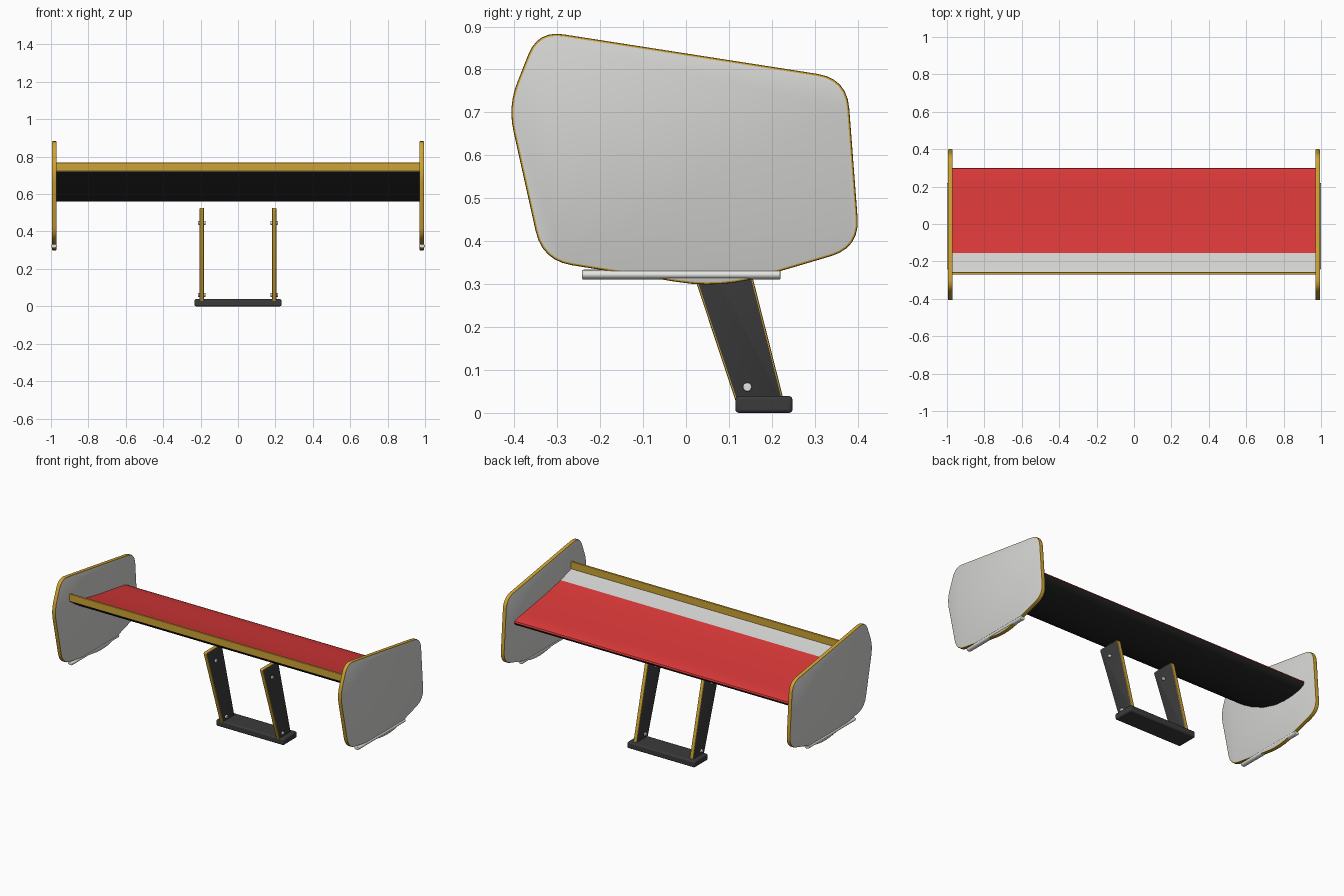
import bpy, bmesh
from mathutils import Vector

if "Cube" in bpy.data.objects:
    bpy.data.objects.remove(bpy.data.objects["Cube"])


def material(name, rgb):
    m = bpy.data.materials.new(name)
    m.diffuse_color = (*rgb, 1)
    m.use_nodes = True
    m.node_tree.nodes["Principled BSDF"].inputs["Base Color"].default_value = m.diffuse_color
    return m


RED = material("red", (0.70, 0.04, 0.04))
WHITE = material("light grey", (0.66, 0.66, 0.65))
SILVER = material("pale silver", (0.78, 0.78, 0.76))
GOLD = material("gold", (0.62, 0.37, 0.035))
BLACK = material("black", (0.02, 0.02, 0.02))
DARK = material("dark grey", (0.043, 0.043, 0.045))


def rounded(corners, steps=6):
    """Polygon with each corner (y, z, cut distance) replaced by a curve."""
    out = []
    n = len(corners)
    for i, (y, z, d) in enumerate(corners):
        p = Vector((y, z))
        a = p + (Vector(corners[i - 1][:2]) - p).normalized() * d
        b = p + (Vector(corners[(i + 1) % n][:2]) - p).normalized() * d
        for k in range(steps + 1):
            t = k / steps
            q = a * (1 - t) ** 2 + p * 2 * t * (1 - t) + b * t * t
            out.append((q.x, q.y))
    return out


def extrude(name, profile, x0, x1, mats, rule, bevel=0.0, angle=0.7):
    """Extrude a side profile along x; rule(face) picks the material index."""
    bm = bmesh.new()
    base = bm.faces.new([bm.verts.new((x0, y, z)) for y, z in profile])
    ext = bmesh.ops.extrude_face_region(bm, geom=[base])["geom"]
    verts = [g for g in ext if isinstance(g, bmesh.types.BMVert)]
    bmesh.ops.translate(bm, verts=verts, vec=(x1 - x0, 0, 0))
    if bevel:
        rim = [e for e in bm.edges if abs(e.verts[0].co.x - e.verts[1].co.x) < 1e-6]
        bmesh.ops.bevel(bm, geom=rim, offset=bevel, segments=2, profile=0.5, affect='EDGES')
    bmesh.ops.recalc_face_normals(bm, faces=bm.faces)
    bm.normal_update()
    for f in bm.faces:
        f.material_index = rule(f)
    me = bpy.data.meshes.new(name)
    bm.to_mesh(me)
    bm.free()
    ob = bpy.data.objects.new(name, me)
    bpy.context.collection.objects.link(ob)
    for m in mats:
        me.materials.append(m)
    smooth(ob, angle)
    return ob


def smooth(ob, angle=0.7):
    bpy.ops.object.select_all(action='DESELECT')
    ob.select_set(True)
    bpy.context.view_layer.objects.active = ob
    bpy.ops.object.shade_smooth_by_angle(angle=angle)


def box(name, x, y, z, mat, bevel):
    """Bevelled box from (min, max) ranges."""
    prof = [(y[0], z[0]), (y[1], z[0]), (y[1], z[1]), (y[0], z[1])]
    ob = extrude(name, prof, x[0], x[1], [mat], lambda f: 0)
    mod = ob.modifiers.new("soft_edges", 'BEVEL')
    mod.width, mod.segments = bevel, 3
    return ob


def rod(name, centre, radius, length, mat, axis, sides, scale_x=1.0):
    rot = (0, 1.5708, 0) if axis == 'x' else (1.5708, 0, 0)
    bpy.ops.mesh.primitive_cylinder_add(vertices=sides, radius=radius, depth=length,
                                        location=centre, rotation=rot)
    ob = bpy.context.object
    ob.name = name
    ob.scale.x = scale_x
    ob.data.materials.append(mat)
    mod = ob.modifiers.new("soft_edges", 'BEVEL')
    mod.width, mod.segments = 0.003, 2
    smooth(ob)


# Main wing: red top, pale strip along the high edge, black underside
TOP = [(-0.266, 0.726), (-0.155, 0.692), (0, 0.660), (0.12, 0.641), (0.22, 0.626),
       (0.28, 0.616), (0.296, 0.609), (0.30, 0.600)]
BOTTOM = [(0.292, 0.586), (0.26, 0.572), (0.2, 0.562), (0.13, 0.56), (0.05, 0.568),
          (-0.05, 0.597), (-0.15, 0.645), (-0.22, 0.688), (-0.268, 0.722)]


def wing_colour(f):
    if f.normal.z < 0.05:
        return 2
    return 1 if f.calc_center_median().y < -0.155 else 0


extrude("wing", TOP + BOTTOM, -0.975, 0.975, [RED, WHITE, BLACK], wing_colour)

# Upright gold lip on the high edge of the wing
box("wing_lip", (-0.975, 0.975), (-0.27, -0.257), (0.722, 0.768), GOLD, 0.003)

# End plates with gold rims, and the rod along the foot of each
PLATE = rounded([(-0.345, 0.891, 0.06), (-0.415, 0.715, 0.06), (-0.335, 0.355, 0.07),
                 (0.08, 0.289, 0.10), (0.405, 0.385, 0.07), (0.375, 0.779, 0.07)])
# Support struts with gold edges
STRUT = rounded([(-0.05, 0.526, 0.012), (0.102, 0.526, 0.012),
                 (0.23, 0.02, 0.005), (0.118, 0.02, 0.005)], 3)


def side_or_rim(f):
    return 0 if abs(f.normal.x) > 0.98 else 1


for side, s in (("left", -1), ("right", 1)):
    extrude(side + "_end_plate", PLATE, s * 0.970, s * 0.995, [WHITE, GOLD], side_or_rim, 0.005)
    rod(side + "_plate_rod", (s * 0.984, -0.011, 0.322), 0.0115, 0.462, SILVER, 'y', 16, 1.4)
    extrude(side + "_strut", STRUT, s * 0.182, s * 0.205, [DARK, GOLD], side_or_rim, 0.004)
    for level, y, z in (("lower", 0.143, 0.06), ("upper", 0.04, 0.446)):
        rod(f"{side}_{level}_bolt", (s * 0.1935, y, z), 0.011, 0.041, SILVER, 'x', 8)

# Foot joining the struts
box("base", (-0.232, 0.232), (0.115, 0.248), (0, 0.039), DARK, 0.008)
